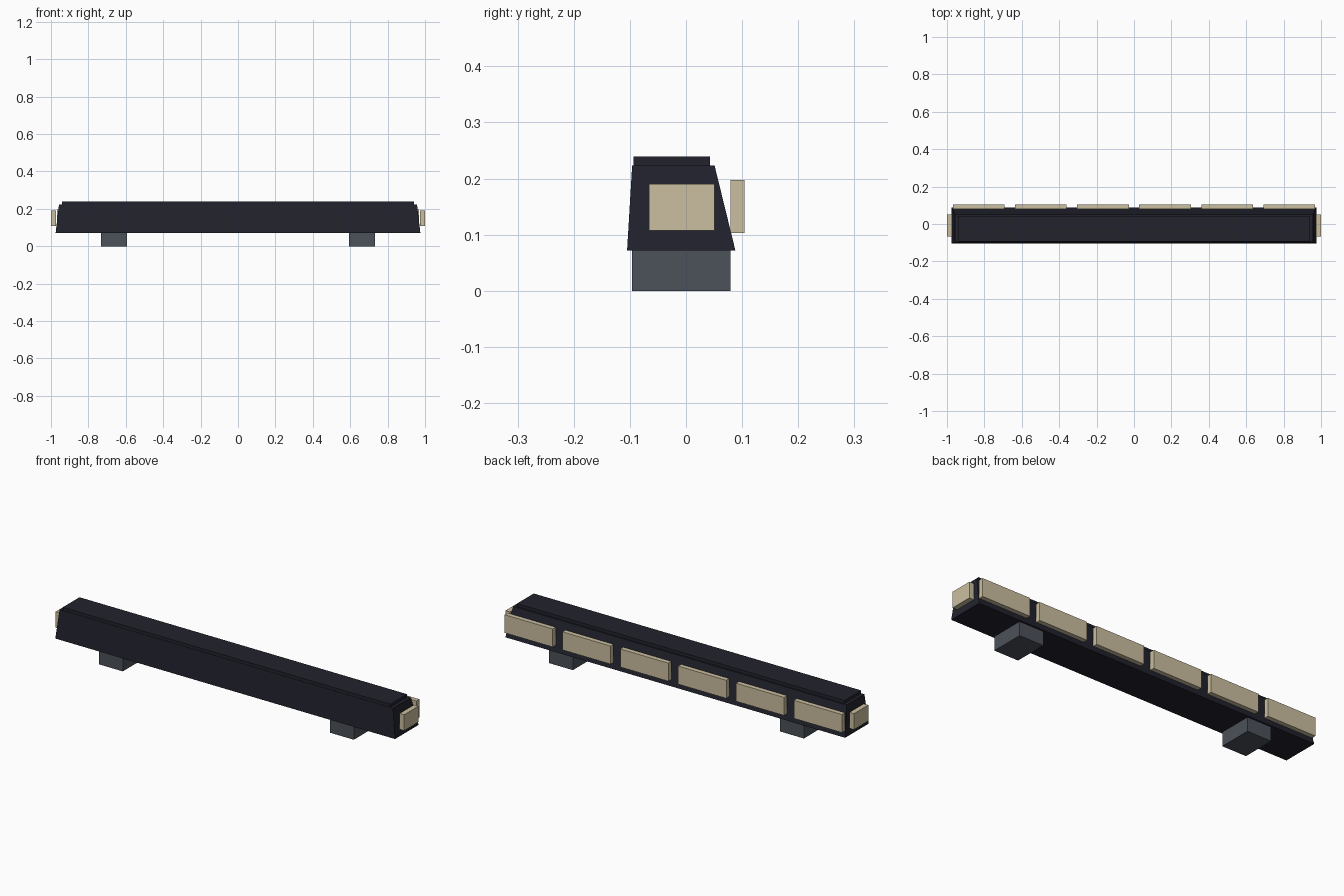
import bpy
import bmesh

cube = bpy.data.objects.get("Cube")
if cube:
    bpy.data.objects.remove(cube, do_unlink=True)


def material(name, rgb):
    mat = bpy.data.materials.new(name)
    mat.use_nodes = True
    mat.diffuse_color = (*rgb, 1)
    mat.node_tree.nodes["Principled BSDF"].inputs["Base Color"].default_value = (*rgb, 1)
    return mat


def block(name, mat, low, high, top=None):
    """Box from low to high corner; top = (x0, x1, y0, y1) tapers its upper face."""
    x0, x1, y0, y1 = top or (low[0], high[0], low[1], high[1])
    bm = bmesh.new()
    lower = [(low[0], low[1]), (high[0], low[1]), (high[0], high[1]), (low[0], high[1])]
    upper = [(x0, y0), (x1, y0), (x1, y1), (x0, y1)]
    a = [bm.verts.new((x, y, low[2])) for x, y in lower]
    b = [bm.verts.new((x, y, high[2])) for x, y in upper]
    bm.faces.new(a[::-1])
    bm.faces.new(b)
    for i in range(4):
        j = (i + 1) % 4
        bm.faces.new((a[i], a[j], b[j], b[i]))
    mesh = bpy.data.meshes.new(name)
    bm.to_mesh(mesh)
    bm.free()
    mesh.materials.append(mat)
    obj = bpy.data.objects.new(name, mesh)
    bpy.context.collection.objects.link(obj)
    return obj


navy = material("dark navy", (0.016, 0.016, 0.027))
grey = material("slate grey", (0.072, 0.083, 0.102))
cream = material("cream", (0.60, 0.52, 0.35))

# Tapered housing with a raised lid
block("housing", navy, (-0.975, -0.105, 0.072), (0.975, 0.088, 0.223),
      top=(-0.957, 0.957, -0.096, 0.051))
block("lid", navy, (-0.94, -0.094, 0.223), (0.94, 0.043, 0.239))

# Mounting feet and end lenses, one on each side
for side, s in (("left", 1), ("right", -1)):
    c = s * 0.663
    block(f"{side}_foot", grey, (c - 0.069, -0.096, 0), (c + 0.069, 0.079, 0.072))
    c = s * 0.987
    block(f"{side}_end_lens", cream, (c - 0.013, -0.066, 0.107), (c + 0.013, 0.051, 0.19))

# Row of six lenses along the back
for i in range(6):
    c = (i - 2.5) * 0.332
    block(f"back_lens_{i + 1}", cream, (c - 0.138, 0.079, 0.103), (c + 0.138, 0.104, 0.197))
